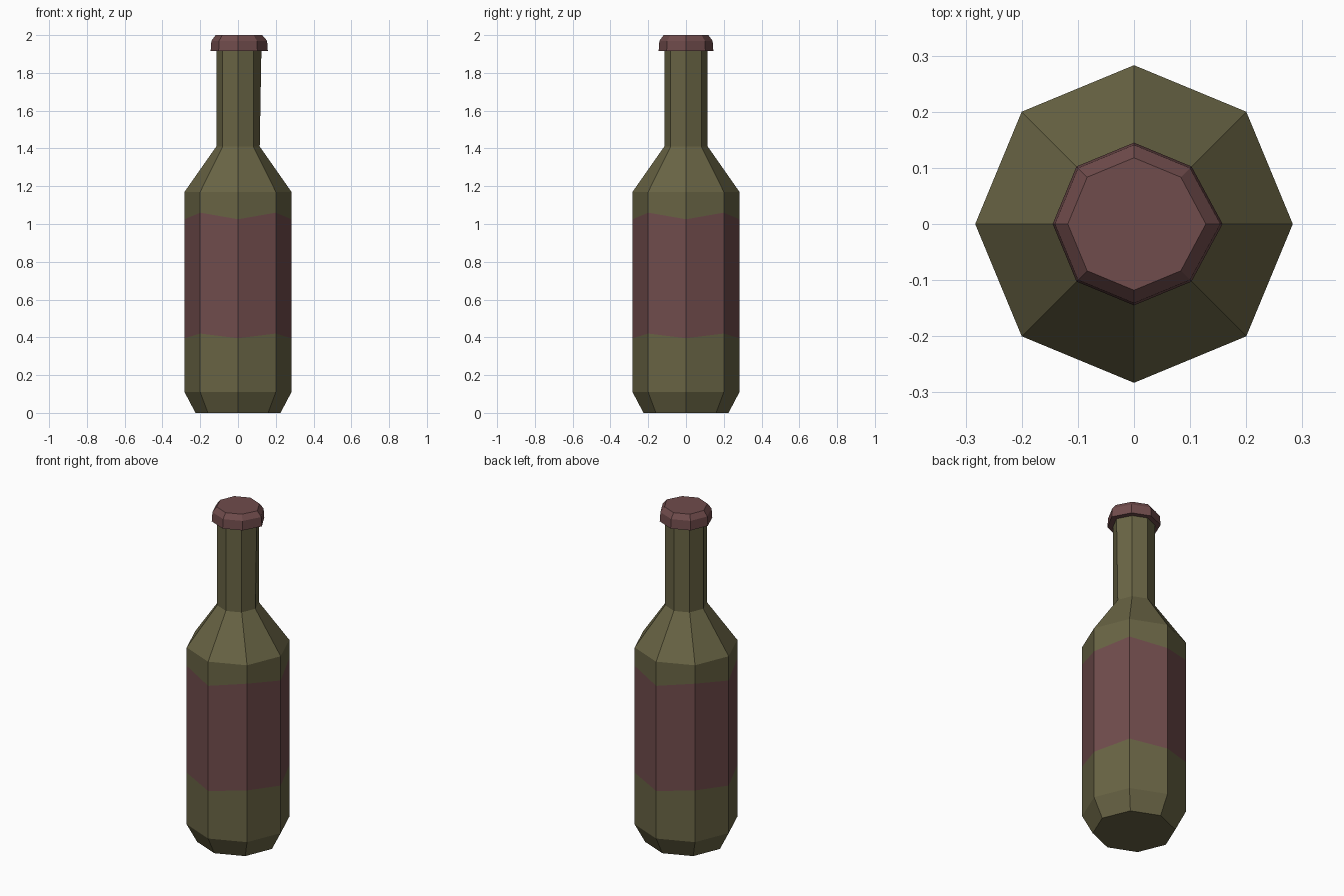
import bpy, bmesh
from math import cos, sin, pi

if "Cube" in bpy.data.objects:
    bpy.data.objects.remove(bpy.data.objects["Cube"])

SIDES = 8


def material(name, rgb):
    m = bpy.data.materials.new(name)
    m.diffuse_color = (*rgb, 1)
    m.use_nodes = True
    m.node_tree.nodes["Principled BSDF"].inputs["Base Color"].default_value = m.diffuse_color
    return m


glass = material("olive_glass", (0.14, 0.127, 0.058))
red = material("dull_red", (0.162, 0.072, 0.072))


def lathe(name, rings, mats, band_mats):
    """Eight-sided lathe. Ring: (radius, z at axis corners, z at diagonal corners, bulge of +x corner)."""
    bm = bmesh.new()
    loops = []
    for r, z_axis, z_diag, bulge in rings:
        loop = []
        for i in range(SIDES):
            a = 2 * pi * i / SIDES
            rad = r + (bulge if i == 0 else 0)
            loop.append(bm.verts.new((rad * cos(a), rad * sin(a), z_diag if i % 2 else z_axis)))
        loops.append(loop)
    for lo, hi, mi in zip(loops, loops[1:], band_mats):
        for i in range(SIDES):
            j = (i + 1) % SIDES
            bm.faces.new((lo[i], lo[j], hi[j], hi[i])).material_index = mi
    bm.faces.new(loops[0][::-1])
    bm.faces.new(loops[-1])
    me = bpy.data.meshes.new(name)
    bm.to_mesh(me)
    bm.free()
    for m in mats:
        me.materials.append(m)
    ob = bpy.data.objects.new(name, me)
    bpy.context.collection.objects.link(ob)
    return ob


# Bottle body with the label as a coloured band around the straight wall
lathe("bottle", [
    (0.225, 0.00, 0.00, 0),
    (0.283, 0.11, 0.11, 0),
    (0.283, 0.395, 0.42, 0),
    (0.283, 1.025, 1.06, 0),
    (0.283, 1.17, 1.17, 0),
    (0.115, 1.41, 1.41, 0),
    (0.115, 1.93, 1.93, 0.009),
], [glass, red], [0, 0, 1, 0, 0, 0])

# Cap with a slight flare and a chamfered top
lathe("cap", [
    (0.145, 1.915, 1.915, 0.013),
    (0.141, 1.97, 1.97, 0.013),
    (0.118, 2.00, 2.00, 0.010),
], [red], [0, 0])
